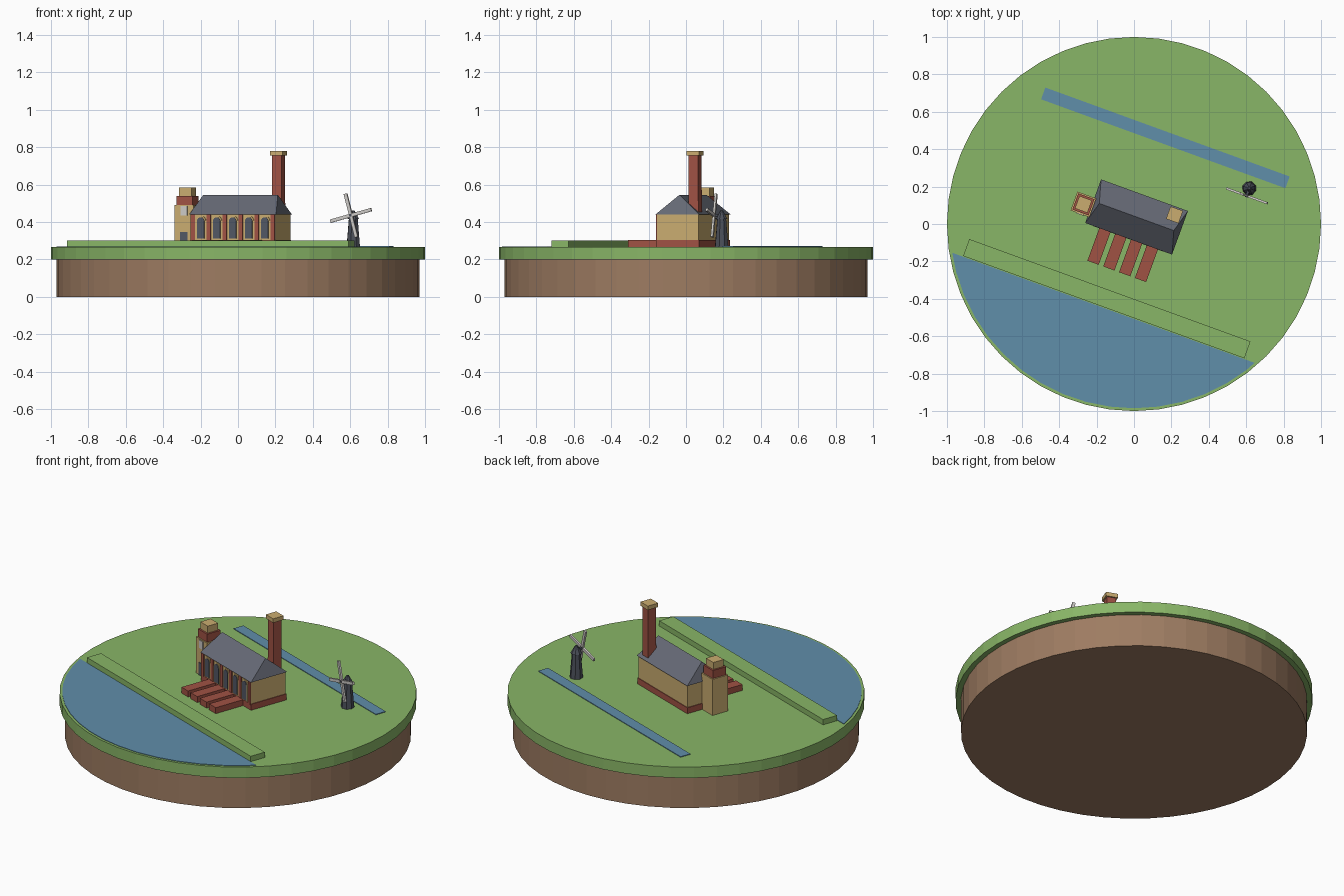
import bpy, bmesh, math
from mathutils import Matrix, Vector

if "Cube" in bpy.data.objects:
    bpy.data.objects.remove(bpy.data.objects["Cube"], do_unlink=True)

# Everything on the island follows one street grid, turned clockwise
GRID = Matrix.Rotation(math.radians(-20), 4, "Z")
GROUND = 0.267


def material(name, r, g, b):
    def linear(c):
        c /= 255
        return c / 12.92 if c < 0.04 else ((c + 0.055) / 1.055) ** 2.4
    colour = (linear(r), linear(g), linear(b), 1)
    m = bpy.data.materials.new(name)
    m.use_nodes = True
    m.diffuse_color = colour
    m.node_tree.nodes["Principled BSDF"].inputs["Base Color"].default_value = colour
    return m


grass = material("grass green", 137, 182, 103)
soil = material("soil brown", 158, 124, 98)
water = material("water blue", 96, 142, 170)
brick = material("brick red", 160, 82, 68)
stone = material("sandstone", 202, 172, 112)
slate = material("roof slate", 102, 106, 118)
glass = material("dark glass", 82, 88, 100)
mill_grey = material("mill dark grey", 76, 80, 90)
pale = material("pale grey", 205, 202, 198)


def finish(name, bm, mat, matrix=GRID):
    bmesh.ops.recalc_face_normals(bm, faces=bm.faces)
    mesh = bpy.data.meshes.new(name)
    bm.to_mesh(mesh)
    bm.free()
    mesh.materials.append(mat)
    obj = bpy.data.objects.new(name, mesh)
    obj.matrix_world = matrix
    bpy.context.collection.objects.link(obj)
    return obj


def block(name, mat, x, y, z0, z1, w, d, top=(1, 1)):
    """Box between two heights; top scales the upper face."""
    bm = bmesh.new()
    bmesh.ops.create_cube(bm, size=1)
    for v in bm.verts:
        upper = v.co.z > 0
        sx, sy = top if upper else (1, 1)
        v.co = (x + v.co.x * w * sx, y + v.co.y * d * sy, z1 if upper else z0)
    return finish(name, bm, mat)


def cone(name, mat, x, y, z0, z1, r0, r1, sides, matrix=GRID):
    bm = bmesh.new()
    bmesh.ops.create_cone(bm, cap_ends=True, segments=sides, radius1=r0, radius2=r1,
                          depth=z1 - z0, matrix=Matrix.Translation((x, y, (z0 + z1) / 2)))
    return finish(name, bm, mat, matrix)


def arch(name, mat, x, y, z0, z1, w, depth):
    """Round-headed plate standing on a wall that faces -y."""
    r = w / 2
    points = [(x - r, z0), (x + r, z0)]
    points += [(x + r * math.cos(a), z1 - r + r * math.sin(a))
               for a in (math.pi * i / 8 for i in range(9))]
    bm = bmesh.new()
    face = bm.faces.new([bm.verts.new((px, y, pz)) for px, pz in points])
    ext = bmesh.ops.extrude_face_region(bm, geom=[face])
    bmesh.ops.translate(bm, vec=(0, -depth, 0),
                        verts=[g for g in ext["geom"] if isinstance(g, bmesh.types.BMVert)])
    return finish(name, bm, mat)


# Round base
cone("soil_base", soil, 0, 0, 0, 0.2, 0.97, 0.97, 48, Matrix())
cone("grass_disc", grass, 0, 0, 0.2, GROUND, 1, 1, 48, Matrix())

# River: a slice of a thin disc
bm = bmesh.new()
bmesh.ops.create_cone(bm, cap_ends=True, segments=48, radius1=0.985, radius2=0.985, depth=0.006,
                      matrix=GRID.inverted() @ Matrix.Translation((0, 0, GROUND)))
cut = bmesh.ops.bisect_plane(bm, geom=bm.verts[:] + bm.edges[:] + bm.faces[:],
                             plane_co=(0, -0.477, 0), plane_no=(0, 1, 0), clear_outer=True)
bmesh.ops.holes_fill(bm, edges=[e for e in bm.edges if e.is_boundary])
finish("river", bm, water)

# Embankment and canal
block("embankment", grass, 0, -0.425, GROUND - 0.01, 0.3, 1.6, 0.096)
block("canal", water, 0, 0.49, GROUND - 0.005, GROUND + 0.004, 1.39, 0.067)

# Main hall with hipped roof
HALL_Y = 0.04
block("hall_plinth", brick, 0, HALL_Y, GROUND - 0.01, 0.304, 0.488, 0.244)
block("hall_walls", stone, 0, HALL_Y, 0.304, 0.441, 0.48, 0.236)
bm = bmesh.new()
eaves = [bm.verts.new((sx * 0.247, HALL_Y + sy * 0.124, 0.44))
         for sx, sy in ((-1, -1), (1, -1), (1, 1), (-1, 1))]
left, right = [bm.verts.new((x, HALL_Y, 0.545)) for x in (-0.212, 0.212)]
a, b, c, d = eaves
for corners in ((a, b, c, d), (a, b, right, left), (c, d, left, right), (b, c, right), (d, a, left)):
    bm.faces.new(corners)
finish("hall_roof", bm, slate)

# Arched windows with brick piers between
FRONT = HALL_Y - 0.118
for i in range(5):
    x = (i - 2) * 0.091
    arch(f"window_frame_{i + 1}", stone, x, FRONT, 0.305, 0.433, 0.058, 0.004)
    arch(f"window_glass_{i + 1}", glass, x, FRONT, 0.311, 0.425, 0.041, 0.007)
for i in range(6):
    block(f"brick_pier_{i + 1}", brick, (i - 2.5) * 0.091, FRONT, 0.3, 0.44, 0.024, 0.012)

# Low brick wings in front of the hall
for i in range(4):
    block(f"brick_wing_{i + 1}", brick, (i - 1.5) * 0.09, -0.172, GROUND - 0.01, 0.304, 0.064, 0.195)

# Tall chimney
block("chimney_shaft", brick, 0.187, 0.12, 0.3, 0.757, 0.058, 0.058, top=(0.92, 0.92))
block("chimney_cap", stone, 0.187, 0.12, 0.755, 0.78, 0.071, 0.071)

# Stepped corner tower
TX, TY = -0.29, 0.006
block("tower_body", stone, TX, TY, GROUND - 0.01, 0.49, 0.107, 0.107)
block("tower_brick_band", brick, TX, TY, 0.49, 0.54, 0.092, 0.092)
block("tower_cap", stone, TX, TY, 0.54, 0.583, 0.071, 0.071)
block("tower_door", glass, TX, TY - 0.0535, GROUND, 0.345, 0.04, 0.008)
block("tower_window", pale, TX, TY - 0.0535, 0.435, 0.484, 0.038, 0.008)

# Windmill
MX, MY, HUB = 0.514, 0.39, 0.435
cone("mill_body", mill_grey, MX, MY, GROUND - 0.01, 0.42, 0.039, 0.025, 8)
cone("mill_cap", mill_grey, MX, MY, 0.415, 0.46, 0.033, 0.008, 8)
block("mill_axle", mill_grey, MX, MY - 0.025, HUB - 0.007, HUB + 0.007, 0.014, 0.05)
for i, name in enumerate(("mill_sail_upright", "mill_sail_level")):
    bm = bmesh.new()
    bmesh.ops.create_cube(bm, size=1)
    bmesh.ops.scale(bm, vec=(0.018, 0.012, 0.24), verts=bm.verts)
    turn = Matrix.Rotation(math.radians(-15 + 90 * i), 4, "Y")
    bmesh.ops.transform(bm, matrix=Matrix.Translation((MX + 0.002, MY - 0.042, HUB)) @ turn, verts=bm.verts)
    finish(name, bm, pale)
